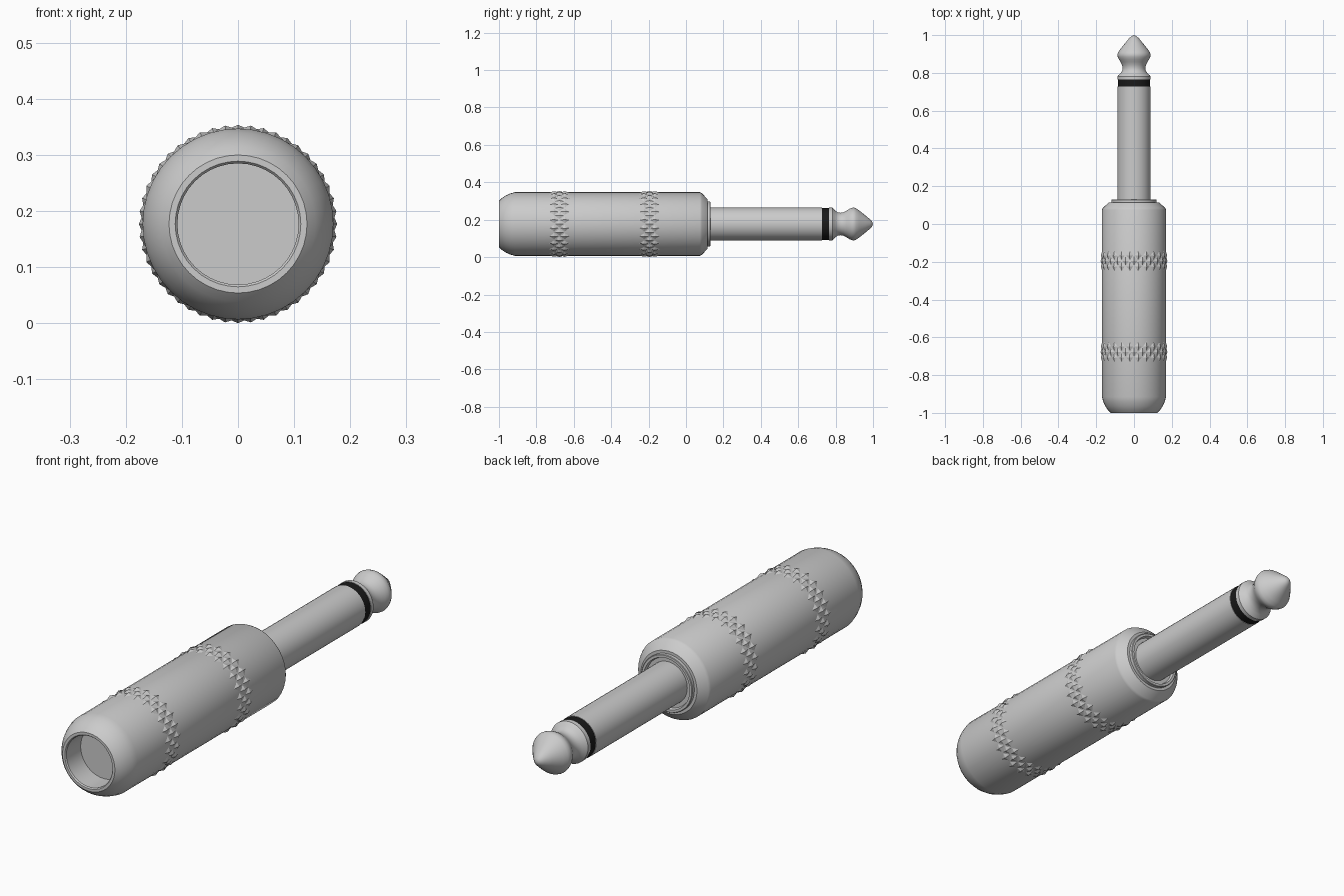
import bpy, bmesh, math

if "Cube" in bpy.data.objects:
    bpy.data.objects.remove(bpy.data.objects["Cube"])

CZ = 0.177      # height of the plug's axis
SEG = 40


def finish(bm, name, angle=30, mat=None):
    bmesh.ops.remove_doubles(bm, verts=bm.verts, dist=1e-5)
    bmesh.ops.recalc_face_normals(bm, faces=bm.faces)
    me = bpy.data.meshes.new(name)
    bm.to_mesh(me)
    bm.free()
    ob = bpy.data.objects.new(name, me)
    bpy.context.collection.objects.link(ob)
    if mat:
        me.materials.append(mat)
    bpy.ops.object.select_all(action='DESELECT')
    ob.select_set(True)
    bpy.context.view_layer.objects.active = ob
    bpy.ops.object.shade_smooth_by_angle(angle=math.radians(angle))
    return ob


def polar(r, a, y):
    return (r * math.sin(a), y, CZ + r * math.cos(a))


def lathe(name, profile, mat=None):
    """Revolve (y, radius) points about the long axis."""
    bm = bmesh.new()
    rings = []
    for y, r in profile:
        if r == 0:
            rings.append([bm.verts.new((0, y, CZ))] * SEG)
        else:
            rings.append([bm.verts.new(polar(r, 2 * math.pi * i / SEG, y)) for i in range(SEG)])
    for a, b in zip(rings, rings[1:]):
        for i in range(SEG):
            j = (i + 1) % SEG
            bm.faces.new(list(dict.fromkeys((a[i], a[j], b[j], b[i]))))
    return finish(bm, name, 30, mat)


def knurl(name, y0, cols=24, h=0.029, base=0.1685, top=0.1768):
    """Band of staggered diamond pyramids."""
    bm = bmesh.new()
    step = 2 * math.pi / cols
    for row in (-1, 0, 1):
        for i in range(cols):
            a = (i + 0.5 * (row % 2)) * step
            y = y0 + row * h
            c = [bm.verts.new(polar(base, a + da * step / 2, y + dy * h))
                 for da, dy in ((-1, 0), (0, -1), (1, 0), (0, 1))]
            apex = bm.verts.new(polar(top, a, y))
            for k in range(4):
                bm.faces.new((c[k], c[(k + 1) % 4], apex))
    return finish(bm, name, 5)


black = bpy.data.materials.new("black_insulator")
black.diffuse_color = (0.01, 0.01, 0.01, 1)
black.use_nodes = True
black.node_tree.nodes["Principled BSDF"].inputs["Base Color"].default_value = black.diffuse_color

# Handle sleeve with cable recess at the back and chamfered front
lathe("handle_sleeve", [
    (-0.90, 0), (-0.90, 0.108), (-0.995, 0.108), (-1.0, 0.112), (-1.0, 0.123),
    (-0.985, 0.138), (-0.965, 0.152), (-0.94, 0.163), (-0.915, 0.17),
    (0.075, 0.17), (0.085, 0.165), (0.115, 0.132), (0.115, 0)])

# Front collar with a shallow inset around the shaft
lathe("front_collar", [
    (0.10, 0.12), (0.128, 0.12), (0.130, 0.118), (0.130, 0.108), (0.117, 0.104), (0.117, 0.08)])

# Grip bands
knurl("rear_grip_band", -0.677)
knurl("front_grip_band", -0.195)

# Contact shaft, insulating ring and tip
lathe("contact_shaft", [(0.10, 0), (0.10, 0.088), (0.727, 0.088), (0.727, 0)])
lathe("insulator_ring", [(0.727, 0), (0.727, 0.086), (0.765, 0.086), (0.765, 0)], black)
lathe("contact_tip", [
    (0.765, 0), (0.765, 0.088), (0.782, 0.088), (0.788, 0.083), (0.797, 0.072),
    (0.81, 0.063), (0.825, 0.060), (0.842, 0.063), (0.858, 0.071), (0.872, 0.080),
    (0.885, 0.086), (0.897, 0.088), (0.909, 0.084), (0.925, 0.073), (0.96, 0.045),
    (0.983, 0.026), (0.994, 0.014), (1.0, 0)])
